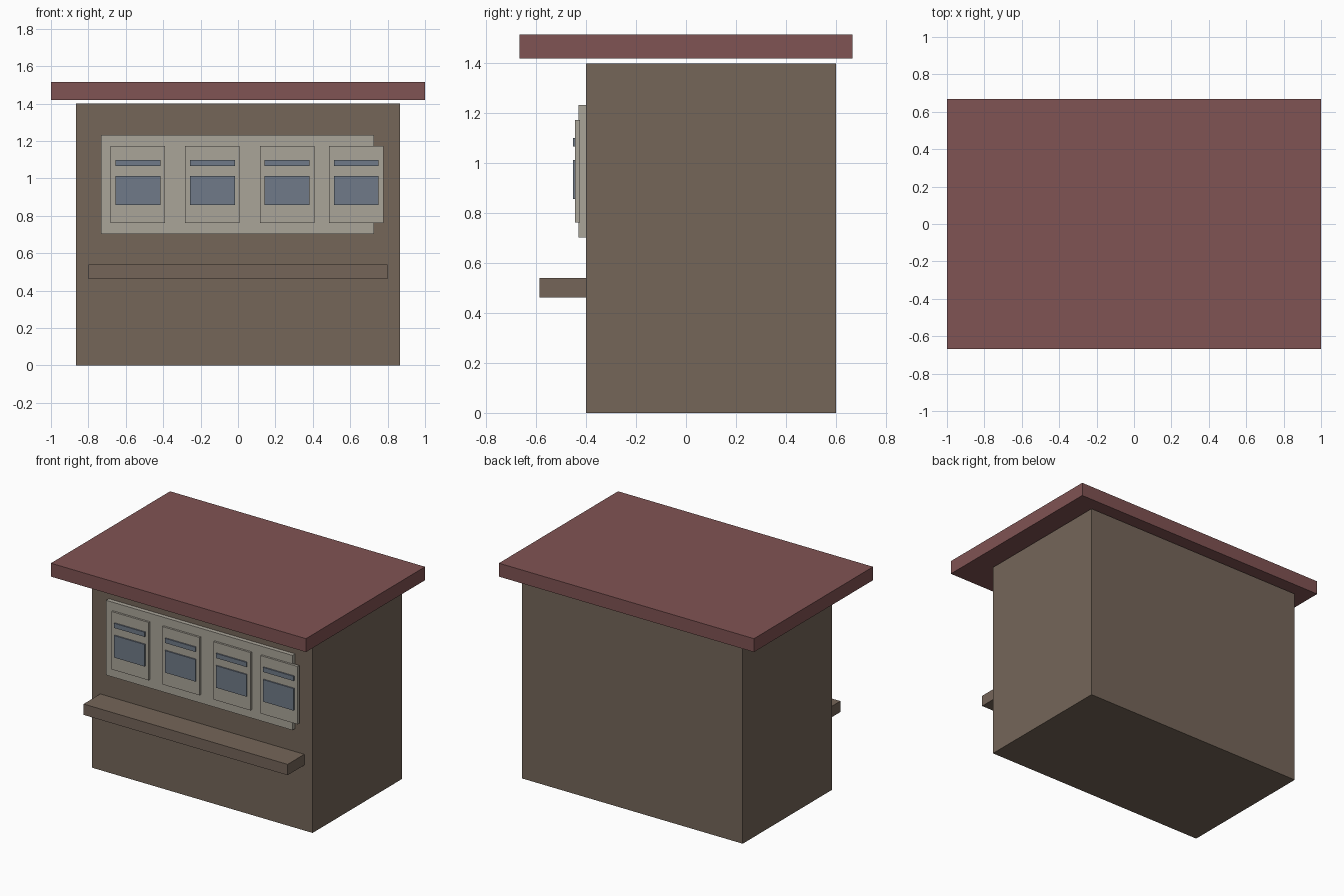
import bpy
from mathutils import Matrix, Vector

cube = bpy.data.objects.get("Cube")
if cube:
    bpy.data.objects.remove(cube, do_unlink=True)


def material(name, rgb):
    # sRGB bytes to linear values
    lin = [((c / 255 + 0.055) / 1.055) ** 2.4 for c in rgb]
    mat = bpy.data.materials.new(name)
    mat.use_nodes = True
    mat.diffuse_color = (*lin, 1)
    bsdf = next(n for n in mat.node_tree.nodes if n.type == "BSDF_PRINCIPLED")
    bsdf.inputs["Base Color"].default_value = (*lin, 1)
    return mat


def box(name, xs, ys, zs, mat):
    """Box spanning the given (min, max) ranges."""
    lo, hi = (Vector(v) for v in zip(xs, ys, zs))
    bpy.ops.mesh.primitive_cube_add(size=1)
    obj = bpy.context.object
    obj.name = name
    obj.data.transform(Matrix.Translation((lo + hi) / 2) @ Matrix.Diagonal((*(hi - lo), 1)))
    obj.data.materials.append(mat)
    return obj


wall = material("brown wall", (117, 102, 89))
wood = material("shelf wood", (117, 101, 89))
roof_red = material("dull red roof", (128, 83, 83))
cream = material("pale grey board", (170, 165, 153))
blue = material("slate blue", (112, 122, 136))

# Kiosk body, floating roof slab and counter
box("body", (-0.865, 0.865), (-0.4, 0.6), (0, 1.4), wall)
box("roof", (-1, 1), (-0.667, 0.667), (1.42, 1.515), roof_red)
box("counter_shelf", (-0.8, 0.8), (-0.587, -0.4), (0.463, 0.54), wood)

# Notice board with four posters
box("notice_board", (-0.733, 0.728), (-0.43, -0.4), (0.703, 1.233), cream)
for i, x in enumerate((-0.535, -0.137, 0.263, 0.632), 1):
    box(f"poster_{i}", (x - 0.146, x + 0.146), (-0.444, -0.424), (0.763, 1.173), cream)
    box(f"poster_picture_{i}", (x - 0.12, x + 0.12), (-0.453, -0.443), (0.857, 1.013), blue)
    box(f"poster_heading_{i}", (x - 0.12, x + 0.12), (-0.453, -0.443), (1.067, 1.1), blue)
